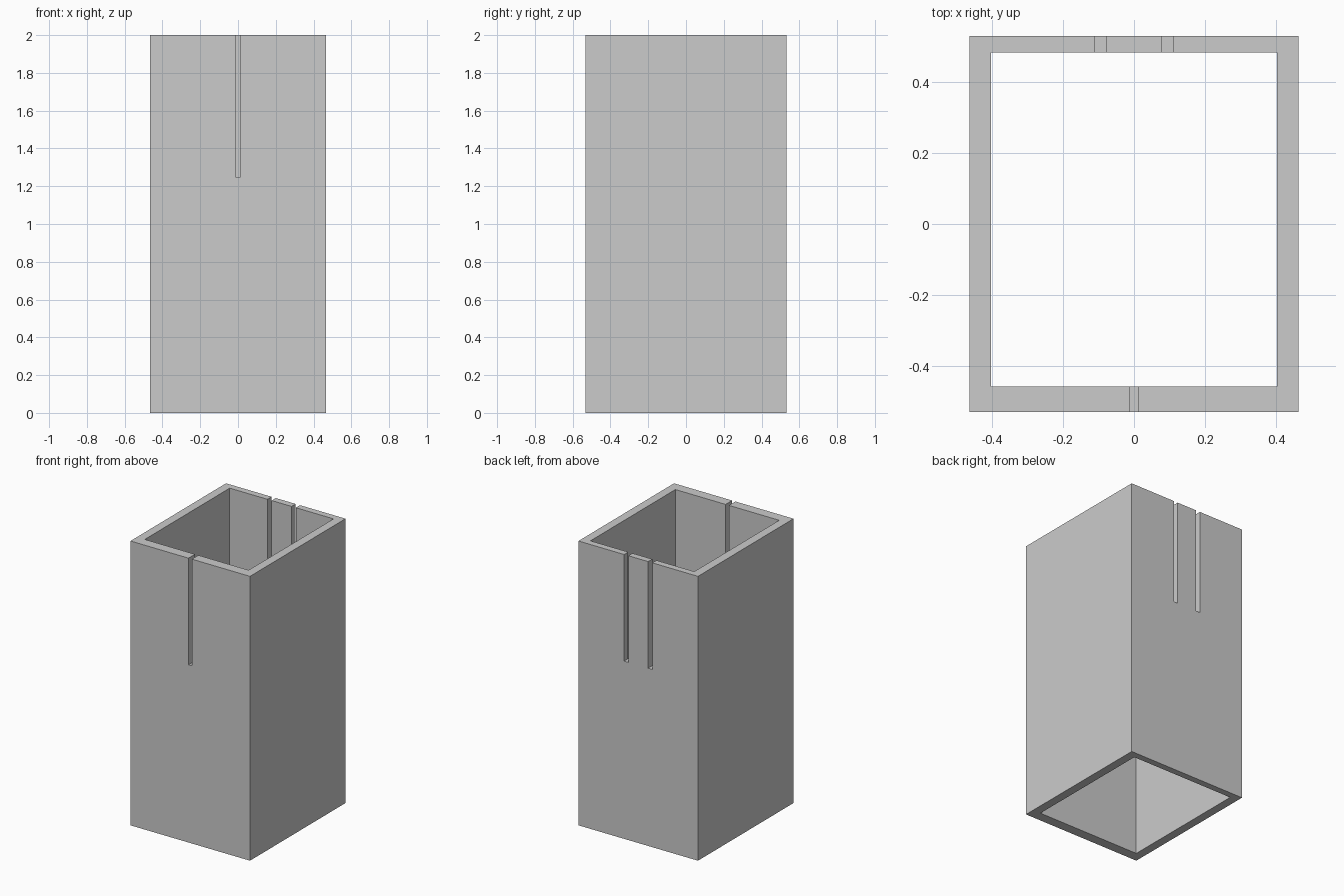
import bpy

default = bpy.data.objects.get("Cube")
if default:
    bpy.data.objects.remove(default, do_unlink=True)

grey = bpy.data.materials.new("plain grey")
grey.use_nodes = True
colour = (0.6, 0.6, 0.6, 1)
grey.diffuse_color = colour
grey.node_tree.nodes["Principled BSDF"].inputs["Base Color"].default_value = colour


def box(name, x, y, z):
    """Box spanning the given (low, high) range on each axis."""
    spans = (x, y, z)
    bpy.ops.mesh.primitive_cube_add(size=1, location=[(a + b) / 2 for a, b in spans])
    obj = bpy.context.object
    obj.name = name
    obj.scale = [b - a for a, b in spans]
    bpy.ops.object.transform_apply(location=True, rotation=False, scale=True)
    obj.data.materials.append(grey)
    return obj


def cut(target, cutter):
    """Subtract the cutter from the target, then discard it."""
    cutter.hide_render = True
    bpy.context.view_layer.objects.active = target
    mod = target.modifiers.new("cut", "BOOLEAN")
    mod.operation = "DIFFERENCE"
    mod.solver = "EXACT"
    mod.object = cutter
    bpy.ops.object.modifier_apply(modifier=mod.name)
    bpy.data.objects.remove(cutter, do_unlink=True)


# Open rectangular tube
sleeve = box("slotted_sleeve", (-0.465, 0.465), (-0.531, 0.531), (0, 2))
cut(sleeve, box("bore", (-0.404, 0.404), (-0.459, 0.485), (-0.1, 2.1)))

# Slots from the rim: one in the front wall, two in the back wall
front, back = (-0.6, -0.3), (0.3, 0.6)
for x, wall in (((-0.013, 0.013), front), ((-0.11, -0.077), back), ((0.077, 0.11), back)):
    cut(sleeve, box("slot", x, wall, (1.25, 2.1)))
